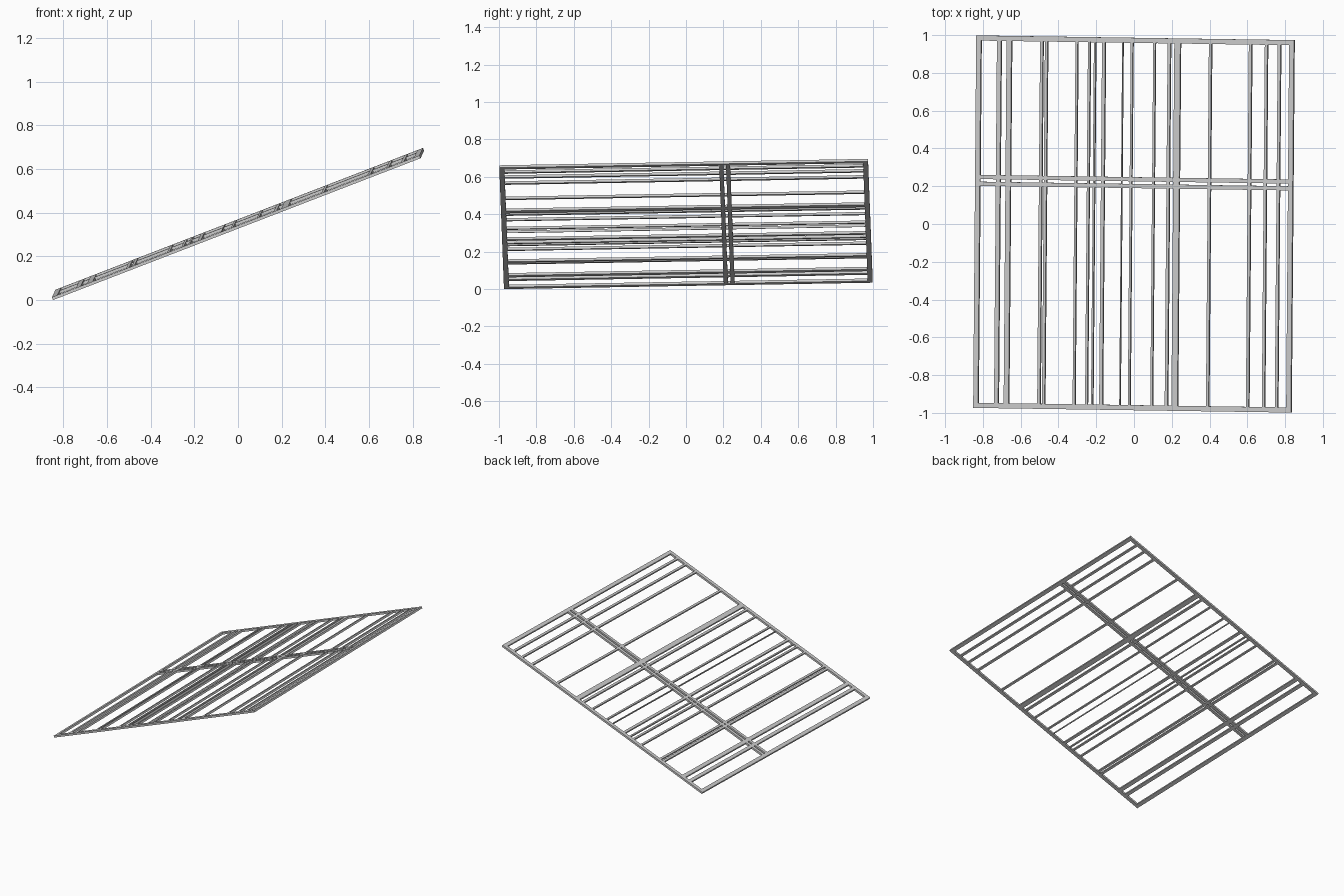
import bpy
from mathutils import Vector, Matrix

if "Cube" in bpy.data.objects:
    bpy.data.objects.remove(bpy.data.objects["Cube"])

W, L, D = 1.803, 1.972, 0.014      # panel width, length, bar depth
F = 0.027                          # outer frame bar width

# Tilted panel axes: slope rising to +x with a slight twist
ex = Vector((1.685, -0.025, 0.65)).normalized()
ey = Vector((0.0185, 1.965, 0.035))
ey = (ey - ey.dot(ex) * ex).normalized()
ez = ex.cross(ey)
rot = Matrix((ex, ey, ez)).transposed().to_4x4()
height = W * ex.z + L * ey.z + D * ez.z
PLACE = Matrix.Translation((0, 0, height / 2)) @ rot


def bar(name, x, y, sx, sy):
    """Box lying in the panel plane, in panel coordinates."""
    bpy.ops.mesh.primitive_cube_add(size=1)
    ob = bpy.context.object
    ob.name = name
    ob.data.transform(Matrix.Diagonal((sx, sy, D, 1)))
    ob.matrix_world = PLACE @ Matrix.Translation((x, y, 0))
    return ob


# Outer frame
for s, side in ((-1, "low"), (1, "high")):
    bar(f"frame_side_{side}", s * (W - F) / 2, 0, F, L)
for s, side in ((-1, "front"), (1, "back")):
    bar(f"frame_end_{side}", 0, s * (L - F) / 2, W - 2 * F, F)

# Pair of cross rails
for i, y in enumerate((0.201, 0.237)):
    bar(f"cross_rail_{i + 1}", 0, y, W - 2 * F, 0.022)

# Unevenly spaced long slats: (position, width) measured in top view
slats = [(-0.72, 0.022), (-0.667, 0.026), (-0.495, 0.015), (-0.47, 0.014),
         (-0.309, 0.012), (-0.243, 0.012), (-0.213, 0.009), (-0.166, 0.017),
         (-0.066, 0.004), (-0.017, 0.011), (0.102, 0.011), (0.18, 0.015),
         (0.224, 0.032), (0.398, 0.014), (0.61, 0.015), (0.694, 0.014),
         (0.763, 0.015)]
for i, (x, w) in enumerate(slats):
    bar(f"long_slat_{i + 1:02d}", x / ex.x, 0, w / ex.x, L - 2 * F)
